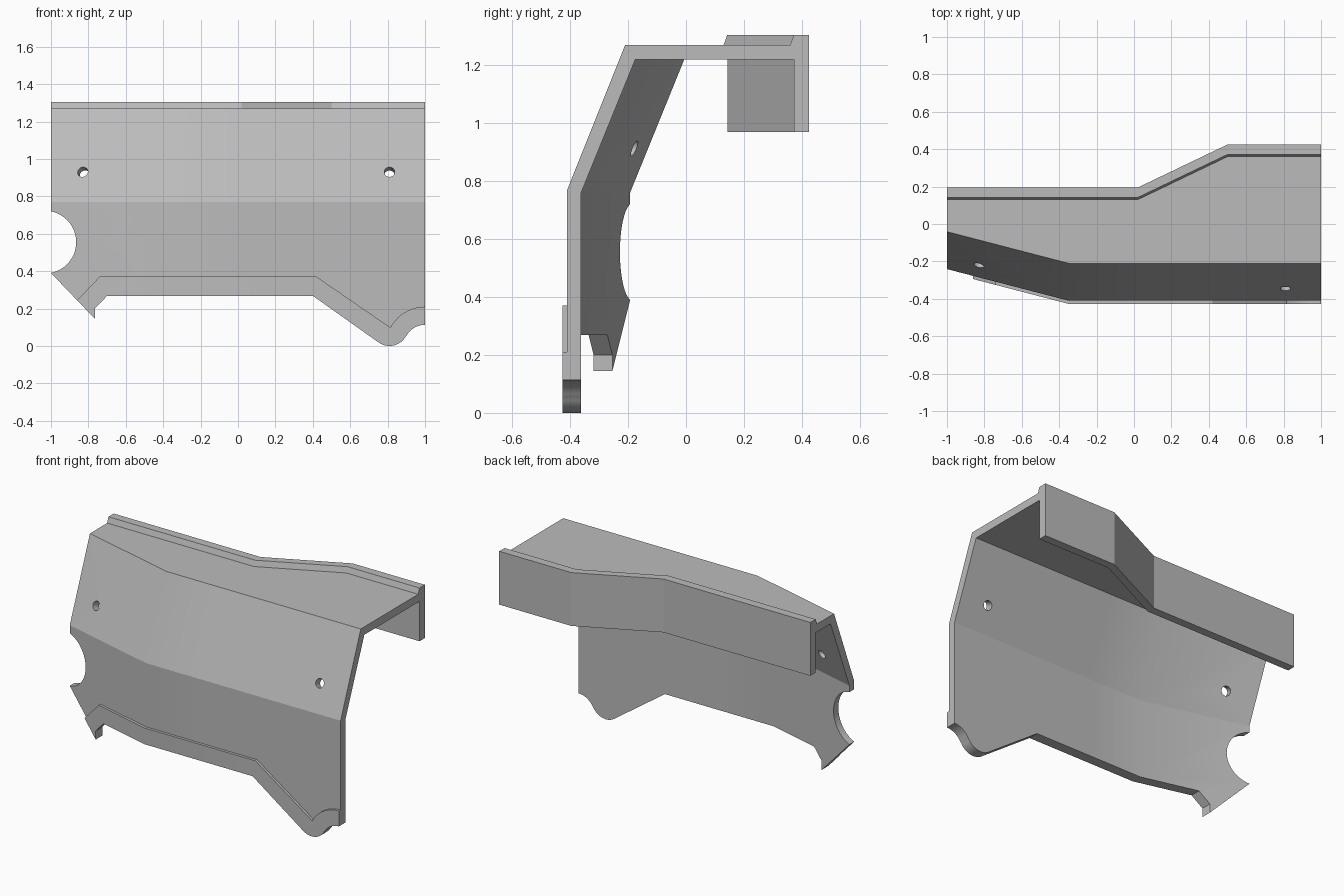
import bpy, bmesh, math
from mathutils import Vector

cube = bpy.data.objects.get("Cube")
if cube:
    bpy.data.objects.remove(cube, do_unlink=True)

grey = bpy.data.materials.new("light grey metal")
grey.use_nodes = True
grey.diffuse_color = (0.5, 0.5, 0.5, 1)
grey.node_tree.nodes["Principled BSDF"].inputs["Base Color"].default_value = (0.5, 0.5, 0.5, 1)

FOLD = -0.35          # x where the front starts to sweep back
SWEEP = 0.26


def shift(x):
    return max(0, FOLD - x) * SWEEP


def back(x):
    """Outer y of the rear flange."""
    t = min(1, max(0, (x - 0.02) / 0.48))
    return 0.195 + 0.23 * t


def loft(name, sections):
    """Closed solid through matching closed sections."""
    bm = bmesh.new()
    rings = [[bm.verts.new(p) for p in s] for s in sections]
    for a, b in zip(rings, rings[1:]):
        for i in range(len(a)):
            j = (i + 1) % len(a)
            bm.faces.new((a[i], a[j], b[j], b[i]))
    bm.faces.new(rings[0])
    bm.faces.new(rings[-1])
    bmesh.ops.recalc_face_normals(bm, faces=bm.faces)
    mesh = bpy.data.meshes.new(name)
    bm.to_mesh(mesh)
    bm.free()
    mesh.materials.append(grey)
    obj = bpy.data.objects.new(name, mesh)
    bpy.context.collection.objects.link(obj)
    return obj


def prism(name, outline):
    """Front outline (x, z) pushed through the front wall along y."""
    return loft(name, [[(x, y, z) for x, z in outline] for y in (-0.8, 0.05)])


def arc(cx, cz, r, start, end, n=16):
    angles = [math.radians(start + (end - start) * i / n) for i in range(n + 1)]
    return [(cx + r * math.cos(a), cz + r * math.sin(a)) for a in angles]


def rod(name, centre, axis, r):
    """Round cutter along any axis."""
    axis = Vector(axis).normalized()
    u = axis.cross(Vector((0, 0, 1))).normalized()
    v = axis.cross(u)
    ring = [u * a + v * b for a, b in arc(0, 0, r, 0, 345, 23)]
    return loft(name, [[Vector(centre) + p + axis * d for p in ring] for d in (-0.12, 0.12)])


def boolean(obj, cutter, operation):
    mod = obj.modifiers.new("cut", 'BOOLEAN')
    mod.operation, mod.object, mod.solver = operation, cutter, 'EXACT'
    bpy.context.view_layer.objects.active = obj
    bpy.ops.object.modifier_apply(modifier=mod.name)
    bpy.data.objects.remove(cutter, do_unlink=True)


def smooth(obj, degrees):
    bpy.ops.object.select_all(action='DESELECT')
    obj.select_set(True)
    bpy.context.view_layer.objects.active = obj
    bpy.ops.object.shade_smooth_by_angle(angle=math.radians(degrees))


def shell_section(x):
    s, b = shift(x), back(x)
    yz = [(s - 0.41, -0.05), (s - 0.41, 0.77), (s - 0.21, 1.27),
          (b - 0.065, 1.27), (b - 0.053, 1.305), (b, 1.305), (b, 0.97),
          (b - 0.052, 0.97), (b - 0.052, 1.22),
          (s - 0.175, 1.22), (s - 0.362, 0.76), (s - 0.362, -0.05)]
    return [(x, y, z) for y, z in yz]


# Lower edge of the front wall, from the left tip to the right
tip = [(-0.765, 0.145), (-0.765, 0.2), (-0.7, 0.268), (0.4, 0.268)]
lobe = arc(0.81, 0.1, 0.1, 235, 332) + arc(1, 0, 0.113, 150, 90, 10)
lower_edge = tip + lobe

# Folded panel with its rear flange in one piece
panel = loft("folded_panel", [shell_section(x) for x in (-1, FOLD, 0.02, 0.5, 1)])
below = [(-1.1, -0.2), (-1.1, 0.494)] + lower_edge + [(1.1, 0.113), (1.1, -0.2)]
boolean(panel, prism("lower_cutter", below), 'DIFFERENCE')
boolean(panel, prism("notch_cutter", arc(-1.033, 0.555, 0.168, 0, 352.5, 47)), 'DIFFERENCE')

# Bolt holes square to the sloping face
for x, lean in ((-0.83, SWEEP), (0.81, 0)):
    centre = (x, shift(x) - 0.346, 0.93)
    boolean(panel, rod("hole_cutter", centre, (lean, 1, -0.4), 0.028), 'DIFFERENCE')
smooth(panel, 21)

# Raised trim along the lower edge
trim = loft("lower_trim", [[(x, shift(x) + y, z) for y, z in
            ((-0.427, -0.1), (-0.427, 0.6), (-0.41, 0.6), (-0.41, -0.1))]
            for x in (-1, FOLD, 1)])
upper_edge = arc(1, 0, 0.21, 90, 152, 10) + [(0.42, 0.37), (-0.74, 0.37), (-0.86, 0.244)]
boolean(trim, prism("trim_shape", lower_edge + upper_edge), 'INTERSECT')
smooth(trim, 21)
